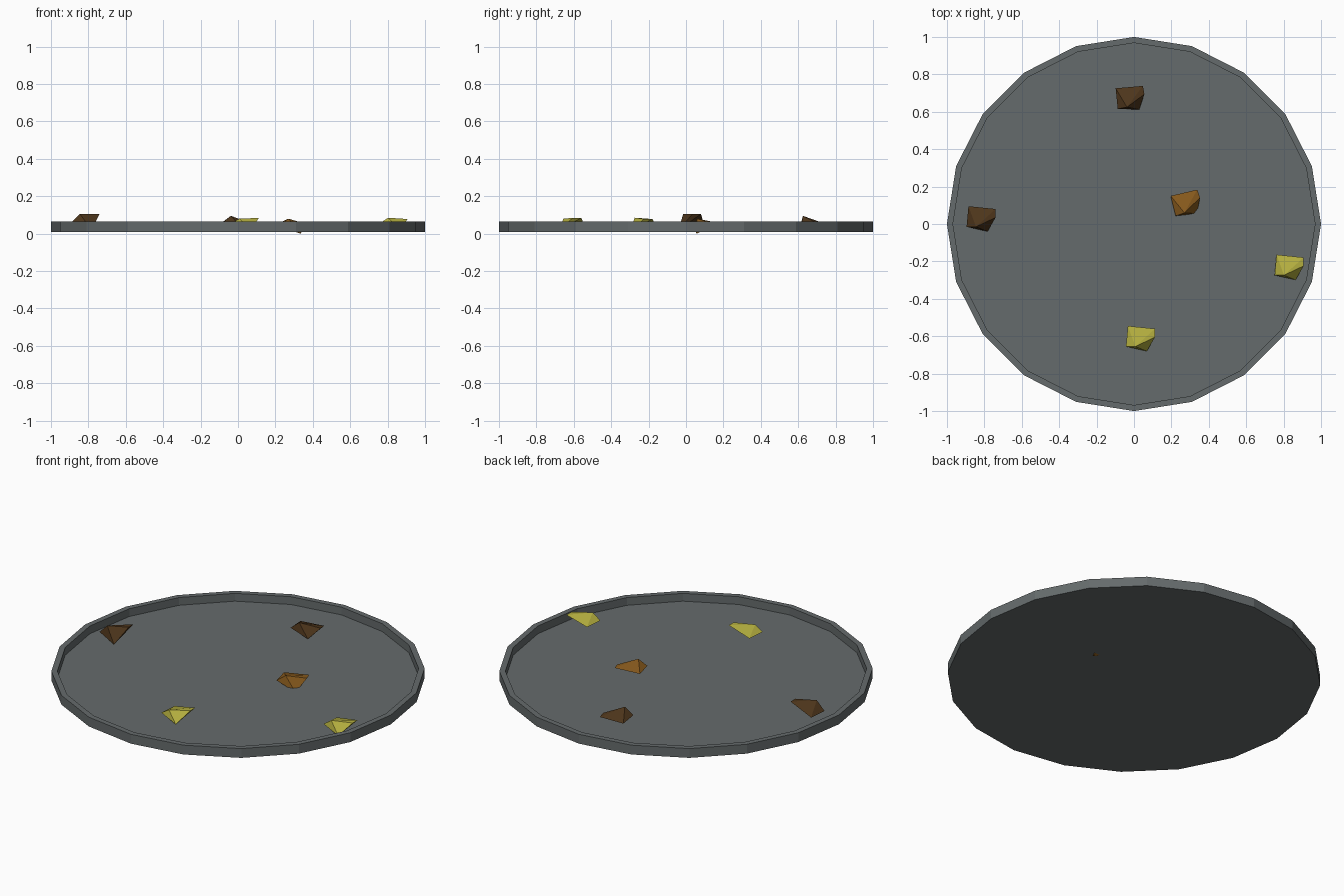
import bpy, bmesh, math
from mathutils import Vector, Matrix

if "Cube" in bpy.data.objects:
    bpy.data.objects.remove(bpy.data.objects["Cube"])


def material(name, rgb):
    m = bpy.data.materials.new(name)
    m.diffuse_color = (*rgb, 1)
    m.use_nodes = True
    m.node_tree.nodes["Principled BSDF"].inputs["Base Color"].default_value = m.diffuse_color
    return m


def add_object(name, bm, mat):
    bmesh.ops.recalc_face_normals(bm, faces=bm.faces[:])
    mesh = bpy.data.meshes.new(name)
    bm.to_mesh(mesh)
    bm.free()
    mesh.materials.append(mat)
    obj = bpy.data.objects.new(name, mesh)
    bpy.context.collection.objects.link(obj)
    return obj


grey = material("slate", (0.13, 0.147, 0.15))
yellow = material("yellow", (0.46, 0.43, 0.05))
orange = material("orange", (0.24, 0.10, 0.012))
brown = material("brown", (0.075, 0.036, 0.011))

# Shallow 20-sided tray: bottom, outer wall, rim, inner wall, floor
SIDES = 20
bm = bmesh.new()
rings = []
for r, z in ((1.0, 0.01), (1.0, 0.065), (0.968, 0.065), (0.968, 0.019)):
    rings.append([bm.verts.new((r * math.cos(i * math.tau / SIDES),
                                r * math.sin(i * math.tau / SIDES), z))
                  for i in range(SIDES)])
for a, b in zip(rings, rings[1:]):
    for i in range(SIDES):
        j = (i + 1) % SIDES
        bm.faces.new((a[i], a[j], b[j], b[i]))
bm.faces.new(rings[0][::-1])
bm.faces.new(rings[-1])
add_object("tray", bm, grey)

# Plan shape shared by all chunks: back left, back right, right, foot, front left, peak
PLAN = [(-0.07, 0.07), (0.075, 0.055), (0.075, 0.01),
        (0.032, -0.065), (-0.08, -0.04), (-0.03, -0.04)]


def chunk(name, centre, turn, heights, mat):
    bm = bmesh.new()
    rot = Matrix.Rotation(math.radians(turn), 3, 'Z')
    for (x, y), z in zip(PLAN, heights):
        bm.verts.new(rot @ Vector((x, y, 0)) + Vector((*centre, z)))
    bmesh.ops.convex_hull(bm, input=bm.verts[:])
    add_object(name, bm, mat)


# Five loose chunks, each tipped a little differently
chunk("brown_chunk_left", (-0.815, 0.025), 0, (0.055, 0.105, 0.105, 0.02, 0.055, 0.105), brown)
chunk("brown_chunk_back", (-0.016, 0.67), 11, (0.05, 0.055, 0.06, 0.02, 0.055, 0.095), brown)
chunk("orange_chunk", (0.285, 0.107), 19, (0.045, 0.055, 0.055, 0.0, 0.045, 0.08), orange)
chunk("yellow_chunk_right", (0.832, -0.234), 0, (0.05, 0.078, 0.078, 0.02, 0.05, 0.085), yellow)
chunk("yellow_chunk_front", (0.037, -0.615), 0, (0.05, 0.084, 0.084, 0.02, 0.05, 0.08), yellow)
